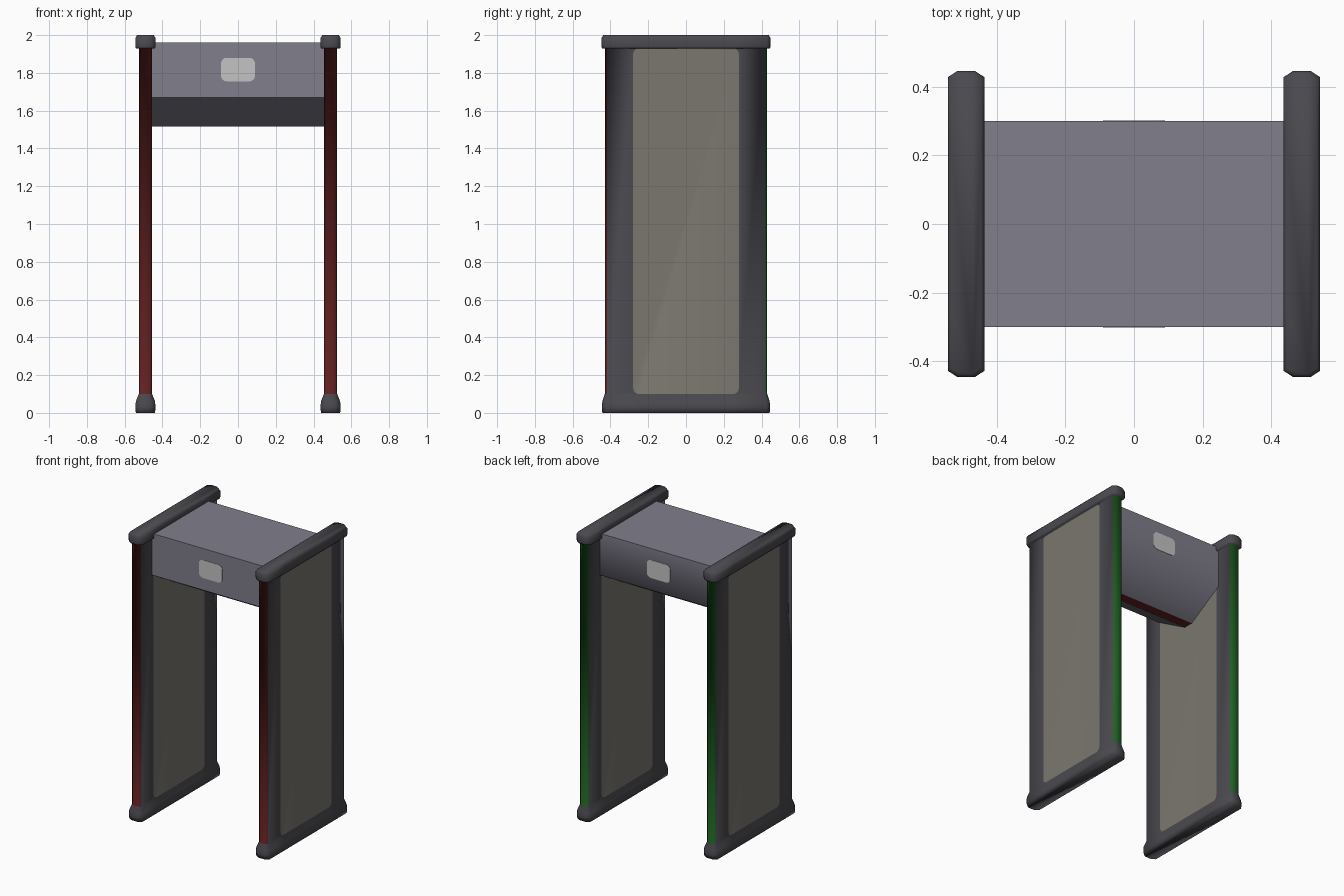
import bpy, bmesh, math

cube = bpy.data.objects.get("Cube")
if cube:
    bpy.data.objects.remove(cube, do_unlink=True)


def material(name, hex_code):
    def linear(v):
        return v / 12.92 if v <= 0.04045 else ((v + 0.055) / 1.055) ** 2.4
    rgb = [linear(int(hex_code[i:i + 2], 16) / 255) for i in (0, 2, 4)]
    mat = bpy.data.materials.new(name)
    mat.use_nodes = True
    mat.diffuse_color = (*rgb, 1)
    mat.node_tree.nodes["Principled BSDF"].inputs["Base Color"].default_value = (*rgb, 1)
    return mat


FRAME = material("charcoal frame", "4a494f")
PANEL = material("warm grey panel", "7a776f")
RED = material("dark red", "622121")
GREEN = material("dark green", "216225")
HEAD = material("blue grey housing", "807e8c")
LABEL = material("light grey label", "c4c4c4")


def make_object(bm, name, mats):
    bmesh.ops.recalc_face_normals(bm, faces=bm.faces)
    mesh = bpy.data.meshes.new(name)
    bm.to_mesh(mesh)
    bm.free()
    for m in mats:
        mesh.materials.append(m)
    obj = bpy.data.objects.new(name, mesh)
    bpy.context.collection.objects.link(obj)
    return obj


def arc(cu, cv, r, start, steps=4):
    """Quarter circle about (cu, cv), starting at the given quarter turn."""
    angles = [(start + i / steps) * math.pi / 2 for i in range(steps + 1)]
    return [(cu + r * math.cos(a), cv + r * math.sin(a)) for a in angles]


INSET, RADIUS = 0.25, 0.03
LOW, HIGH = 0.1, 1.93


def ring(bm, z, hx, hy, cx, cy):
    """Chamfered rectangle, with extra points where the side panel starts."""
    half = [(hx, cy - hy), (hx, -INSET), (hx, INSET), (hx, hy - cy),
            (hx - cx, hy), (cx - hx, hy)]
    return [bm.verts.new((x, y, z)) for x, y in half + [(-x, -y) for x, y in half]]


def side_faces(bm, lower, upper, first):
    """Rounded panel and its two margins, on one side of the upright."""
    a, b, c, d = lower[first:first + 4]
    e, f, g, h = upper[first:first + 4]
    s = 1 if b.co.y < 0 else -1
    x = b.co.x

    def corner(cz, start):
        return [bm.verts.new((x, s * y, z))
                for y, z in arc(INSET if start in (3, 0) else -INSET, cz, RADIUS, start)]

    def trim(verts, keep, end):
        # share the existing ring vertex at the end of the arc
        bm.verts.remove(verts[end])
        verts[end] = keep
        return verts
    c_low = trim(corner(LOW + RADIUS, 3), c, 0)
    c_high = trim(corner(HIGH - RADIUS, 0), g, -1)
    b_high = trim(corner(HIGH - RADIUS, 1), f, 0)
    b_low = trim(corner(LOW + RADIUS, 2), b, -1)
    bm.faces.new(c_low + c_high + b_high + b_low).material_index = 1
    bm.faces.new([d, h] + (c_low + c_high)[::-1])
    bm.faces.new([e, a] + (b_high + b_low)[::-1])


# Uprights: foot, post and cap lofted as one smooth body
def upright(name, x):
    bm = bmesh.new()
    rows = [(0, 0.051, 0.443, 0.026, 0.018),
            (0.03, 0.053, 0.446, 0.027, 0.018),
            (0.06, 0.051, 0.443, 0.026, 0.018),
            (LOW, 0.035, 0.43, 0.012, 0.013),
            (HIGH, 0.035, 0.43, 0.012, 0.013),
            (HIGH, 0.051, 0.445, 0.027, 0.018),
            (1.94, 0.053, 0.447, 0.028, 0.018),
            (1.985, 0.053, 0.447, 0.028, 0.018),
            (2.0, 0.044, 0.438, 0.024, 0.018)]
    rings = [ring(bm, *row) for row in rows]
    n = len(rings[0])
    for lower, upper in zip(rings, rings[1:]):
        post = lower is rings[3]
        for i in range(n):
            if post and i % 6 < 3:
                continue
            j = (i + 1) % n
            face = bm.faces.new((lower[i], lower[j], upper[j], upper[i]))
            if post:
                face.material_index = 3 if i < 6 else 2
        if post:
            side_faces(bm, lower, upper, 0)
            side_faces(bm, lower, upper, 6)
    bm.faces.new(rings[0])
    bm.faces.new(rings[-1])
    for f in bm.faces:
        f.smooth = True
    obj = make_object(bm, name, [FRAME, PANEL, RED, GREEN])
    obj.location.x = x


upright("left_upright", 0.49)
upright("right_upright", -0.49)

# Overhead housing: extruded profile with sloping underside and red base strip
profile = [(-0.3, 1.96), (-0.3, 1.67), (-0.035, 1.515),
           (0.035, 1.515), (0.3, 1.67), (0.3, 1.96)]
bm = bmesh.new()
ends = [[bm.verts.new((x, y, z)) for y, z in profile] for x in (-0.456, 0.456)]
for end in ends:
    bm.faces.new(end)
for i in range(len(profile)):
    j = (i + 1) % len(profile)
    face = bm.faces.new((ends[0][i], ends[0][j], ends[1][j], ends[1][i]))
    face.material_index = 1 if i == 2 else 0
for f in bm.faces:
    f.smooth = True
for e in bm.edges:
    # only the lower back edge is soft
    e.smooth = all(v.co.y > 0.2 and v.co.z < 1.7 for v in e.verts)
make_object(bm, "overhead_housing", [HEAD, RED])

# Rounded label plates on the front and back of the housing
for name, y in (("front_label", -0.3), ("back_label", 0.3)):
    outline = (arc(0.06, 1.785, 0.03, 3) + arc(0.06, 1.85, 0.03, 0)
               + arc(-0.06, 1.85, 0.03, 1) + arc(-0.06, 1.785, 0.03, 2))
    bm = bmesh.new()
    plate = bm.faces.new([bm.verts.new((x, y * 0.995, z)) for x, z in outline])
    out = bmesh.ops.extrude_face_region(bm, geom=[plate])
    for v in out["geom"]:
        if isinstance(v, bmesh.types.BMVert):
            v.co.y = y * 1.008
    make_object(bm, name, [LABEL])
